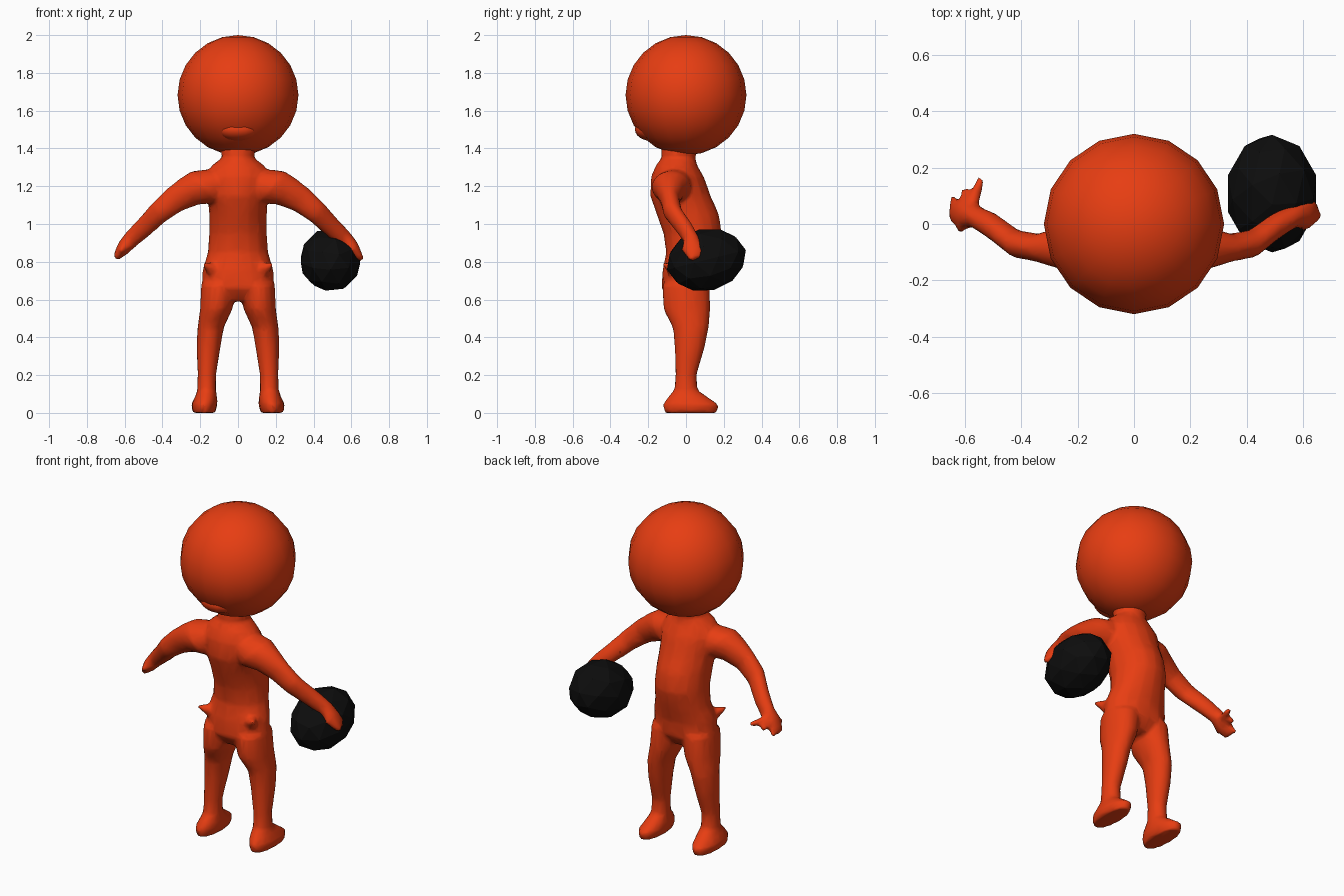
import bpy
import bmesh
import math
from mathutils import Vector, Matrix

if "Cube" in bpy.data.objects:
    bpy.data.objects.remove(bpy.data.objects["Cube"], do_unlink=True)


def make_material(name, color):
    mat = bpy.data.materials.new(name)
    mat.use_nodes = True
    mat.diffuse_color = color
    mat.node_tree.nodes["Principled BSDF"].inputs["Base Color"].default_value = color
    return mat


def finish(name, bm, mat):
    bmesh.ops.recalc_face_normals(bm, faces=bm.faces)
    mesh = bpy.data.meshes.new(name)
    bm.to_mesh(mesh)
    bm.free()
    mesh.materials.append(mat)
    mesh.shade_smooth()
    obj = bpy.data.objects.new(name, mesh)
    bpy.context.collection.objects.link(obj)
    return obj


def loft(bm, sections, normal=(0, 0, 1), side=1, sides=16):
    """Join elliptical rings (x, y, z, radius, depth) into a closed tube."""
    n = Vector(normal).normalized()
    n.x *= side
    u = Vector((0, 1, 0)).cross(n).normalized()
    v = n.cross(u)
    rings = []
    for x, y, z, ru, rv in sections:
        ring = []
        for i in range(sides):
            a = math.tau * i / sides
            p = Vector((x * side, y, z)) + u * ru * math.cos(a) + v * rv * math.sin(a)
            ring.append(bm.verts.new(p))
        rings.append(ring)
    for low, high in zip(rings, rings[1:]):
        for i in range(sides):
            j = (i + 1) % sides
            bm.faces.new((low[i], low[j], high[j], high[i]))
    bm.faces.new(rings[0][::-1])
    bm.faces.new(rings[-1])


def taper(bm, start, end, r1, r2, side=1):
    """Tapered rod between two points."""
    a, b = Vector(start), Vector(end)
    a.x *= side
    b.x *= side
    turn = (b - a).to_track_quat('Z', 'Y').to_matrix().to_4x4()
    bmesh.ops.create_cone(bm, cap_ends=True, segments=8, radius1=r1, radius2=r2,
                          depth=(b - a).length,
                          matrix=Matrix.Translation((a + b) / 2) @ turn)


def ellipsoid(bm, center, radii):
    bmesh.ops.create_uvsphere(bm, u_segments=16, v_segments=12, radius=1,
                              matrix=Matrix.Translation(center) @ Matrix.Diagonal((*radii, 1)))


skin = make_material("orange red", (0.8, 0.047, 0.006, 1))
black = make_material("black", (0.004, 0.004, 0.004, 1))

# Torso and neck
body = bmesh.new()
loft(body, [
    (0, 0, .59, .13, .08), (0, 0, .66, .19, .13), (0, .005, .75, .19, .13),
    (0, .03, .85, .16, .135), (0, .035, .95, .153, .155), (0, .01, 1.05, .153, .165),
    (0, -.03, 1.15, .16, .16), (0, -.045, 1.25, .17, .14), (0, -.05, 1.31, .14, .11),
    (0, -.04, 1.35, .085, .09), (0, -.03, 1.43, .1, .1),
])

leg = [
    (.18, .025, 0, .06, .14), (.178, .025, .045, .07, .148), (.17, .01, .08, .06, .11),
    (.166, 0, .12, .05, .062), (.165, 0, .2, .049, .056), (.155, .02, .35, .063, .08),
    (.145, .025, .45, .07, .095), (.115, .005, .55, .086, .125), (.1, 0, .68, .095, .125),
]
arm = [
    (.08, -.06, 1.23, .08, .09), (.18, -.08, 1.195, .108, .105), (.26, -.085, 1.17, .085, .075),
    (.34, -.085, 1.125, .07, .05), (.42, -.07, 1.06, .06, .05), (.5, -.01, .98, .052, .048),
    (.57, .03, .915, .045, .042), (.61, .035, .87, .038, .055), (.65, .04, .82, .018, .035),
]
for side in (-1, 1):
    loft(body, leg, side=side)
    loft(body, arm, (.78, 0, -.62), side)
    # Pointed hip fold
    taper(body, (.12, -.05, .75), (.185, -.12, .79), .05, .008, side)

# Open right hand, left hand wrapped over the ball
for tip in ((.54, .165, .89), (.6, .13, .86), (.65, .09, .82), (.62, -.03, .86)):
    taper(body, (.59, .04, .89), tip, .032, .013, -1)
for tip in ((.58, .08, .9), (.64, .08, .85), (.66, .03, .81), (.61, -.02, .86)):
    taper(body, (.59, .04, .89), tip, .032, .015)

# Fuse the limbs into one continuous skin
figure = finish("body", body, skin)
fuse = figure.modifiers.new("fuse", 'REMESH')
fuse.mode = 'VOXEL'
fuse.voxel_size = .012
fuse.use_smooth_shade = True
soften = figure.modifiers.new("soften", 'SMOOTH')
soften.iterations = 5
reduce = figure.modifiers.new("reduce", 'DECIMATE')
reduce.ratio = .15

# Head with the small bulge beneath it
head = bmesh.new()
ellipsoid(head, (0, 0, 1.682), (.32, .32, .318))
ellipsoid(head, (0, -.185, 1.5), (.11, .085, .06))
finish("head", head, skin)

# Faceted ball carried under the left hand
ball = bmesh.new()
bmesh.ops.create_icosphere(ball, subdivisions=2, radius=1)
ball_obj = finish("ball", ball, black)
ball_obj.data.shade_flat()
ball_obj.scale = (.165, .215, .165)
ball_obj.rotation_euler = (math.radians(14), 0, 0)
ball_obj.location = (.49, .108, .81)
